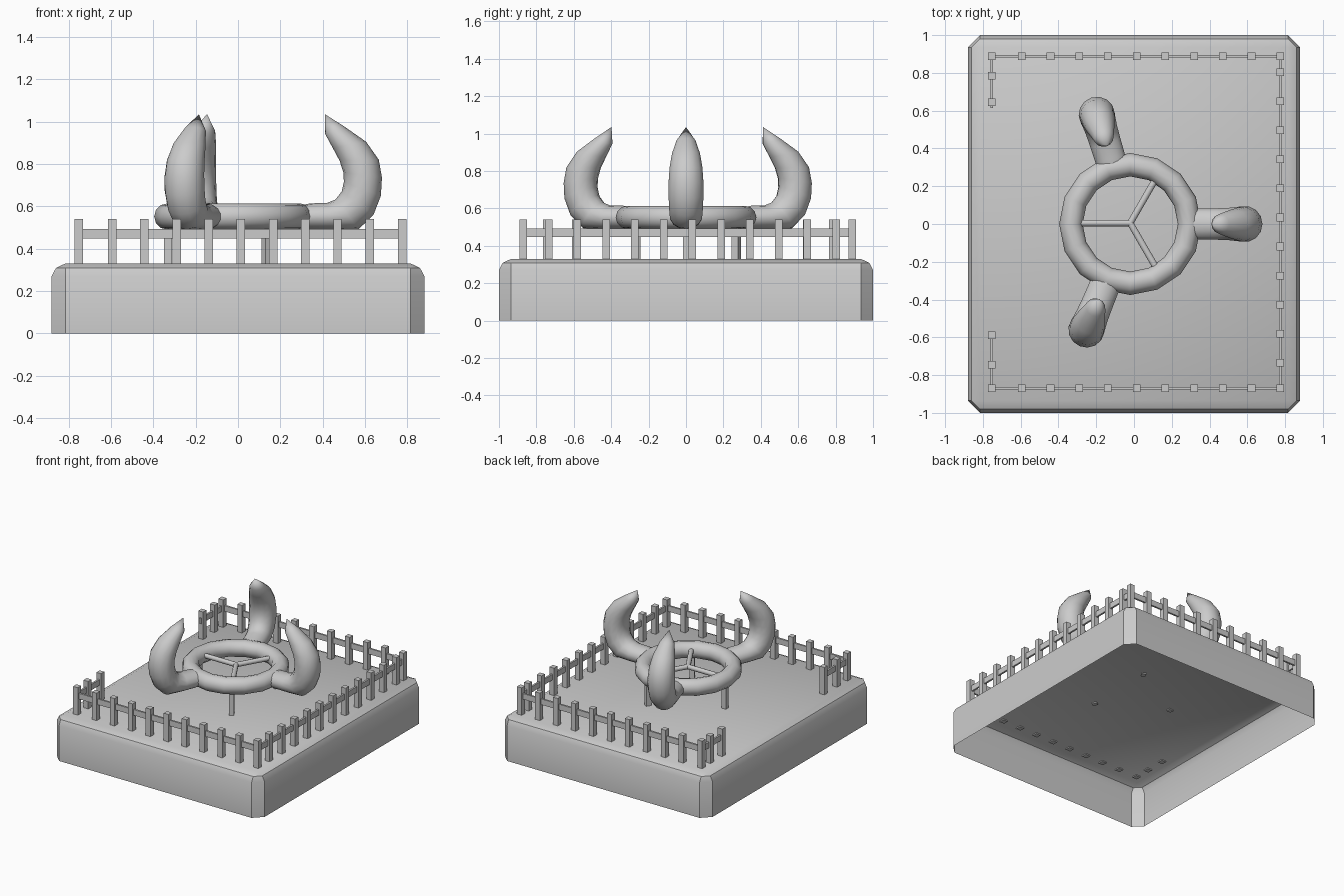
import bpy, bmesh
from math import sin, cos, pi, radians
from mathutils import Vector, Matrix

if "Cube" in bpy.data.objects:
    bpy.data.objects.remove(bpy.data.objects["Cube"])

CX = -0.02   # ring centre on x


def finish(name, bm, smooth=None):
    bmesh.ops.recalc_face_normals(bm, faces=bm.faces)
    me = bpy.data.meshes.new(name)
    bm.to_mesh(me)
    bm.free()
    ob = bpy.data.objects.new(name, me)
    bpy.context.collection.objects.link(ob)
    if smooth:
        bpy.ops.object.select_all(action='DESELECT')
        ob.select_set(True)
        bpy.context.view_layer.objects.active = ob
        bpy.ops.object.shade_smooth_by_angle(angle=radians(smooth))
    return ob


def loft(bm, rings, closed=False):
    loops = [[bm.verts.new(p) for p in r] for r in rings]
    pairs = list(zip(loops, loops[1:])) + ([(loops[-1], loops[0])] if closed else [])
    n = len(loops[0])
    for a, b in pairs:
        for i in range(n):
            j = (i + 1) % n
            bm.faces.new((a[i], a[j], b[j], b[i]))
    return loops


def box(bm, x0, x1, y0, y1, z0, z1, turn=Matrix()):
    m = Matrix.Translation(((x0 + x1) / 2, (y0 + y1) / 2, (z0 + z1) / 2)) @ turn
    m = m @ Matrix.Diagonal((x1 - x0, y1 - y0, z1 - z0, 1))
    bmesh.ops.create_cube(bm, size=1, matrix=m)


# Base: open-bottomed slab, chamfered corners, rounded top edge
def outline(inset, z):
    x, y, c = 0.88 - inset, 1 - inset, max(0.065 - inset, 0)
    pts = [(x, -y + c), (x, y - c), (x - c, y), (-x + c, y),
           (-x, y - c), (-x, -y + c), (-x + c, -y), (x - c, -y)]
    return [(px, py, z) for px, py in pts]


bm = bmesh.new()
loops = loft(bm, [outline(i, z) for i, z in
                  [(0, 0), (0, 0.27), (0.02, 0.309), (0.065, 0.33)]])
bm.faces.new(loops[-1])
bmesh.ops.remove_doubles(bm, verts=bm.verts, dist=0.001)
finish("base", bm, 30)

# Fence posts on all sides, with a gap at the left
X0, X1, Y0, Y1 = -0.753, 0.775, -0.87, 0.888
xs = [-0.594 + 0.152 * i for i in range(9)]
spots = [(x, y) for x in [X0] + xs + [X1] for y in (Y0, Y1)]
spots += [(X1, 0.803 - 0.1537 * i) for i in range(11)]
spots += [(X0, y) for y in (0.785, 0.645, -0.59, -0.745)]
bm = bmesh.new()
for x, y in spots:
    box(bm, x - 0.02, x + 0.02, y - 0.02, y + 0.02, 0.322, 0.54)
finish("fence_posts", bm)

# Fence rails
t = 0.007
bm = bmesh.new()
for y in (Y0, Y1):
    box(bm, X0, X1, y - t, y + t, 0.448, 0.492)
for x, a, b in [(X1, Y0, Y1), (X0, Y0, -0.58), (X0, 0.615, Y1)]:
    box(bm, x - t, x + t, a, b, 0.448, 0.492)
finish("fence_rails", bm)

# Ring
bm = bmesh.new()
rings = []
for i in range(16):
    a = 2 * pi * i / 16
    rings.append([(CX + (0.314 + 0.062 * cos(b)) * cos(a),
                   (0.314 + 0.062 * cos(b)) * sin(a), 0.552 + 0.062 * sin(b))
                  for b in [2 * pi * k / 12 for k in range(12)]])
loft(bm, rings, closed=True)
finish("ring", bm, 40)

# Spokes and legs share three directions
spokes, legs = bmesh.new(), bmesh.new()
for deg in (60, 180, 300):
    a = radians(deg)
    d = Vector((cos(a), sin(a), 0))
    m = Matrix.Translation(Vector((CX, 0.005, 0.565)) + d * 0.145)
    m = m @ d.to_track_quat('Z', 'Y').to_matrix().to_4x4()
    bmesh.ops.create_cone(spokes, cap_ends=True, segments=10, radius1=0.018,
                          radius2=0.018, depth=0.29, matrix=m)
    p = Vector((CX, 0, 0)) + d * 0.31
    box(legs, p.x - 0.019, p.x + 0.019, p.y - 0.016, p.y + 0.016, 0.322, 0.53,
        Matrix.Rotation(a, 4, 'Z'))
finish("spokes", spokes, 40)
finish("legs", legs)

# Horns: (outer r, outer z, inner r, inner z, half width), measured from ring centre
SECTIONS = [(0.30, 0.50, 0.30, 0.60, 0.07),
            (0.36, 0.489, 0.36, 0.614, 0.083),
            (0.47, 0.488, 0.44, 0.616, 0.085),
            (0.59, 0.492, 0.48, 0.632, 0.088),
            (0.66, 0.56, 0.51, 0.67, 0.093),
            (0.695, 0.65, 0.52, 0.715, 0.096),
            (0.70, 0.735, 0.518, 0.76, 0.095),
            (0.685, 0.82, 0.50, 0.815, 0.09),
            (0.625, 0.905, 0.468, 0.875, 0.077),
            (0.525, 0.975, 0.43, 0.945, 0.052)]
for k, deg in enumerate((0, 107, 247.5)):
    bm = bmesh.new()
    rings = []
    for ro, zo, ri, zi, w in SECTIONS:
        o, i = Vector((ro, 0, zo)), Vector((ri, 0, zi))
        rings.append([(o + i) / 2 + (o - i) / 2 * cos(b) + Vector((0, w * sin(b), 0))
                      for b in [2 * pi * n / 14 for n in range(14)]])
    loops = loft(bm, rings)
    bm.faces.new(loops[0])
    tip = bm.verts.new((0.431, 0, 1.035))
    for n in range(14):
        bm.faces.new((loops[-1][n], loops[-1][(n + 1) % 14], tip))
    bm.transform(Matrix.Translation((CX, 0, 0)) @ Matrix.Rotation(radians(deg), 4, 'Z'))
    finish("horn_%d" % (k + 1), bm, 45)
